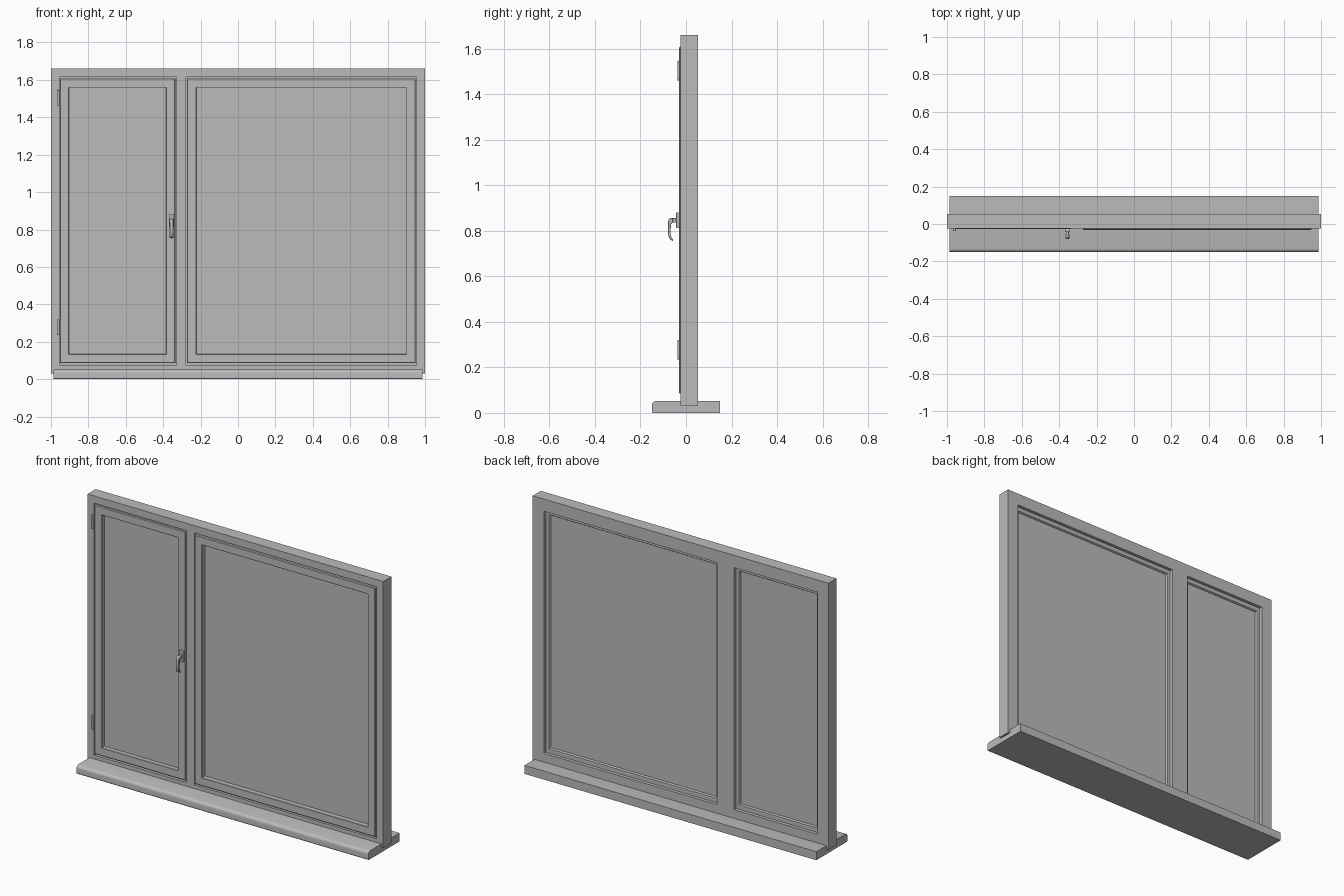
import bpy, bmesh
from math import radians

old = bpy.data.objects.get("Cube")
if old:
    bpy.data.objects.remove(old, do_unlink=True)

grey = bpy.data.materials.new("plain_grey")
grey.use_nodes = True
grey.diffuse_color = (0.5, 0.5, 0.5, 1)
grey.node_tree.nodes["Principled BSDF"].inputs["Base Color"].default_value = (0.5, 0.5, 0.5, 1)


def finish(name, bm, bevel=0, segments=2, smooth=False):
    """Turn a bmesh into a named object, optionally with softened edges."""
    bmesh.ops.recalc_face_normals(bm, faces=bm.faces)
    mesh = bpy.data.meshes.new(name)
    bm.to_mesh(mesh)
    bm.free()
    mesh.materials.append(grey)
    ob = bpy.data.objects.new(name, mesh)
    bpy.context.collection.objects.link(ob)
    if bevel:
        mod = ob.modifiers.new("soft_edges", 'BEVEL')
        mod.width, mod.segments = bevel, segments
    if smooth:
        bpy.ops.object.select_all(action='DESELECT')
        ob.select_set(True)
        bpy.context.view_layer.objects.active = ob
        bpy.ops.object.shade_smooth_by_angle(angle=radians(35))
    return ob


def extrude_x(name, x0, x1, profile, **kw):
    """Extrude a closed (y, z) profile from x0 to x1."""
    bm = bmesh.new()
    a, b = [[bm.verts.new((x, y, z)) for y, z in profile] for x in (x0, x1)]
    bm.faces.new(a)
    bm.faces.new(b)
    for i in range(len(a)):
        j = (i + 1) % len(a)
        bm.faces.new((a[i], a[j], b[j], b[i]))
    return finish(name, bm, **kw)


def box(name, x, y, z, **kw):
    outline = [(y[0], z[0]), (y[1], z[0]), (y[1], z[1]), (y[0], z[1])]
    return extrude_x(name, x[0], x[1], outline, **kw)


def ring(name, x, z, profile):
    """Sweep a closed (inset, y) profile around a rectangle with mitred corners."""
    bm = bmesh.new()
    loops = []
    for d, y in profile:
        corners = [(x[0] + d, z[0] + d), (x[1] - d, z[0] + d),
                   (x[1] - d, z[1] - d), (x[0] + d, z[1] - d)]
        loops.append([bm.verts.new((cx, y, cz)) for cx, cz in corners])
    for i, a in enumerate(loops):
        b = loops[(i + 1) % len(loops)]
        for k in range(4):
            m = (k + 1) % 4
            bm.faces.new((a[k], a[m], b[m], b[k]))
    return finish(name, bm)


FRONT, REBATE, BACK = -0.025, 0.033, 0.053

# Outer frame with a rebate for the sashes
ring("outer_frame", (-1, 1), (0.03, 1.66),
     [(0, FRONT), (0.045, FRONT), (0.045, REBATE), (0.075, REBATE),
      (0.075, BACK), (0, BACK)])

# Mullion: narrow in front, wider lip behind
box("mullion_front", (-0.33, -0.278), (FRONT, REBATE), (0.075, 1.615))
box("mullion_back", (-0.363, -0.247), (REBATE, BACK), (0.105, 1.585))

# Sashes with chamfered edges, and their panes
for side, x, front in (("right", (-0.953, -0.335), -0.028),
                       ("left", (-0.273, 0.95), -0.031)):
    z = (0.085, 1.608)
    ring(side + "_sash", x, z,
         [(0, front + 0.004), (0.004, front), (0.048, front), (0.05, front + 0.002),
          (0.05, 0.026), (0.046, 0.032), (0, 0.032)])
    box(side + "_pane", (x[0] + 0.045, x[1] - 0.045), (0.0, 0.02),
        (z[0] + 0.045, z[1] - 0.045))

# Sill with a rounded nose
extrude_x("sill", -0.987, 0.987,
          [(0.15, 0), (0.15, 0.052), (-0.132, 0.052), (-0.139, 0.05), (-0.145, 0.046),
           (-0.149, 0.04), (-0.15, 0.033), (-0.15, 0.004), (-0.146, 0)], smooth=True)

# Hinges
for name, z in (("lower_hinge", 0.235), ("upper_hinge", 1.46)):
    box(name, (-0.968, -0.953), (-0.038, -0.02), (z, z + 0.085), bevel=0.003)

# Handle: plate, neck and curved lever
box("handle_plate", (-0.37, -0.342), (-0.043, -0.026), (0.812, 0.88), bevel=0.003)
box("handle_neck", (-0.364, -0.348), (-0.07, -0.04), (0.835, 0.855), bevel=0.003)
extrude_x("handle_lever", -0.366, -0.346,
          [(-0.058, 0.857), (-0.07, 0.855), (-0.077, 0.848), (-0.079, 0.838),
           (-0.079, 0.79), (-0.076, 0.772), (-0.069, 0.76), (-0.057, 0.755),
           (-0.056, 0.762), (-0.063, 0.769), (-0.067, 0.78), (-0.068, 0.795),
           (-0.066, 0.83), (-0.058, 0.835)], bevel=0.002, smooth=True)
